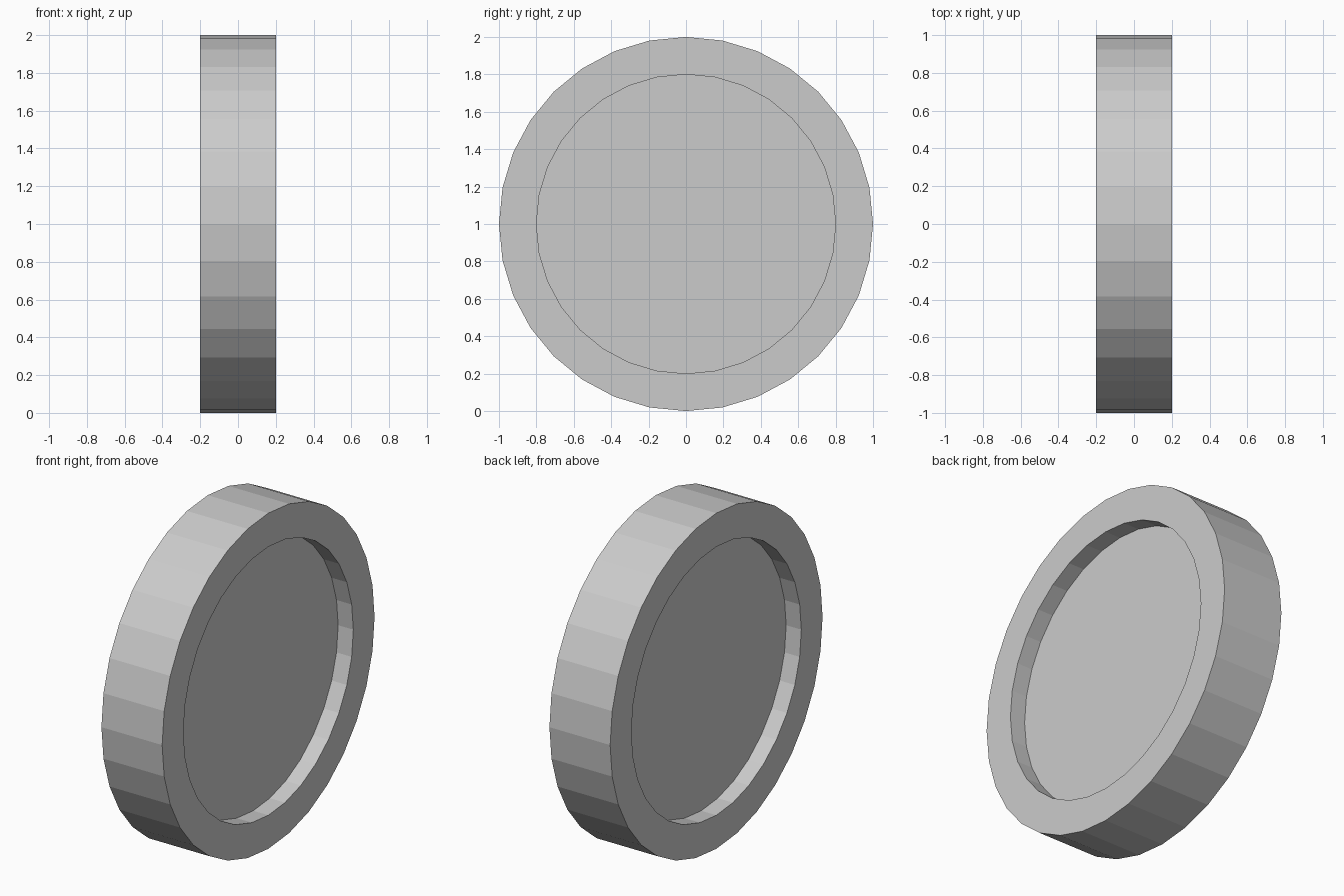
import bpy, bmesh
from math import sin, cos, pi

if "Cube" in bpy.data.objects:
    bpy.data.objects.remove(bpy.data.objects["Cube"])

SIDES = 32
# Profile of the disc: (x along the axle, radius)
PROFILE = [(-0.1, 0.8), (-0.2, 0.8), (-0.2, 1.0), (0.2, 1.0), (0.2, 0.8), (0.1, 0.8)]

bm = bmesh.new()
rings = []
for x, r in PROFILE:
    rings.append([bm.verts.new((x, r * sin(2 * pi * i / SIDES), 1 + r * cos(2 * pi * i / SIDES)))
                  for i in range(SIDES)])

# Rim and recess walls
for a, b in zip(rings, rings[1:]):
    for i in range(SIDES):
        j = (i + 1) % SIDES
        bm.faces.new((a[i], a[j], b[j], b[i]))

# Recessed floors on both sides
bm.faces.new(rings[0])
bm.faces.new(rings[-1])
bmesh.ops.recalc_face_normals(bm, faces=bm.faces)

mesh = bpy.data.meshes.new("wheel")
bm.to_mesh(mesh)
bm.free()
bpy.context.collection.objects.link(bpy.data.objects.new("wheel", mesh))
